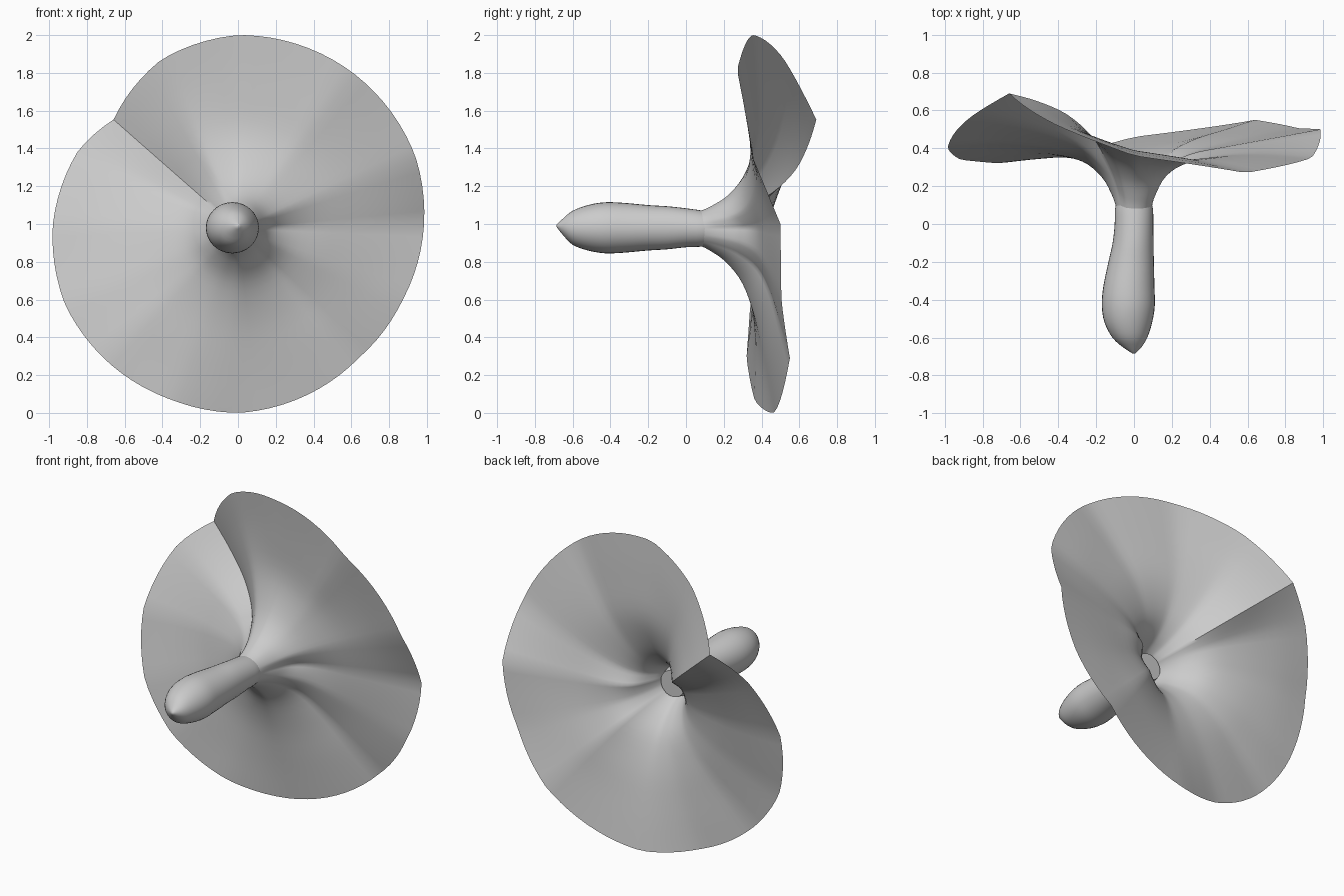
import bpy
import math

cube = bpy.data.objects.get("Cube")
if cube:
    bpy.data.objects.remove(cube, do_unlink=True)

mat = bpy.data.materials.new("light grey")
mat.use_nodes = True
GREY = (0.6, 0.6, 0.6, 1.0)
mat.diffuse_color = GREY
mat.node_tree.nodes["Principled BSDF"].inputs["Base Color"].default_value = GREY


def grid_object(name, rings, cap_first=False, cap_last=False, sharp=40):
    """Join equal closed rings of points into a smooth skin."""
    n = len(rings[0])
    verts = [p for ring in rings for p in ring]
    faces = []
    for i in range(len(rings) - 1):
        for j in range(n):
            k = (j + 1) % n
            faces.append((i * n + j, i * n + k, (i + 1) * n + k, (i + 1) * n + j))
    if cap_first:
        faces.append(tuple(reversed(range(n))))
    if cap_last:
        last = (len(rings) - 1) * n
        faces.append(tuple(last + j for j in range(n)))
    # rings run outwards or backwards, so flip to face the front
    mesh = bpy.data.meshes.new(name)
    mesh.from_pydata(verts, [], [tuple(reversed(f)) for f in faces])
    mesh.materials.append(mat)
    obj = bpy.data.objects.new(name, mesh)
    bpy.context.collection.objects.link(obj)
    bpy.ops.object.select_all(action="DESELECT")
    obj.select_set(True)
    bpy.context.view_layer.objects.active = obj
    bpy.ops.object.shade_smooth_by_angle(angle=math.radians(sharp))
    return obj


def catmull(vals, i, t):
    """Smooth value between vals[i] and vals[i + 1]."""
    a = vals[max(i - 1, 0)]
    b, c = vals[i], vals[i + 1]
    d = vals[min(i + 2, len(vals) - 1)]
    return b + 0.5 * t * (c - a + t * (2 * a - 5 * b + 4 * c - d + t * (3 * (b - c) + d - a)))


# Flared sheet: angle, rim radius, then depth at each radius step
RADII = [0.09, 0.115, 0.18, 0.30, 0.50, 0.75, 1.0]
KEYS = [
    (0, 0.985, 0.17, 0.30, 0.37, 0.41, 0.455, 0.50),
    (21, 1.005, 0.14, 0.25, 0.32, 0.36, 0.37, 0.35),
    (54, 1.005, 0.13, 0.24, 0.31, 0.34, 0.31, 0.27),
    (90, 1.0, 0.13, 0.23, 0.32, 0.385, 0.38, 0.36),
    (115, 0.96, 0.14, 0.25, 0.36, 0.45, 0.50, 0.52),
    (140, 0.86, 0.18, 0.31, 0.46, 0.58, 0.65, 0.69),
    (155, 0.93, 0.17, 0.29, 0.40, 0.48, 0.54, 0.58),
    (180, 0.98, 0.15, 0.27, 0.36, 0.41, 0.43, 0.42),
    (205, 1.01, 0.14, 0.24, 0.33, 0.37, 0.365, 0.34),
    (225, 1.005, 0.13, 0.22, 0.31, 0.35, 0.34, 0.32),
    (250, 0.995, 0.12, 0.21, 0.30, 0.355, 0.37, 0.365),
    (270, 1.0, 0.12, 0.21, 0.30, 0.37, 0.42, 0.46),
    (312, 0.955, 0.15, 0.27, 0.38, 0.45, 0.50, 0.55),
    (335, 0.96, 0.15, 0.27, 0.36, 0.42, 0.47, 0.505),
    (360, 0.985, 0.17, 0.30, 0.37, 0.41, 0.455, 0.50),
]


def spoke(deg):
    """Blend the two key profiles either side of an angle."""
    for lo, hi in zip(KEYS, KEYS[1:]):
        if lo[0] <= deg <= hi[0]:
            t = (deg - lo[0]) / (hi[0] - lo[0])
            return [a + (b - a) * t for a, b in zip(lo[1:], hi[1:])]


STEPS = 4
spokes = [(d, spoke(d)) for d in range(0, 360, 4)]
sheet = []
for i in range(len(RADII) - 1):
    for s in range(STEPS + (i == len(RADII) - 2)):
        ring = []
        for deg, prof in spokes:
            u = catmull(RADII, i, s / STEPS)
            y = catmull([0.07] + prof[1:], i, s / STEPS)
            r = u * (1 + (prof[0] - 1) * u)
            a = math.radians(deg)
            ring.append((r * math.cos(a), y, 0.975 + 0.025 * u + r * math.sin(a)))
        sheet.append(ring)
# start just outside the stem and flare to the rim
grid_object("flared_sheet", [[p for p in reversed(r)] for r in sheet][::-1][::-1])
bpy.data.objects["flared_sheet"].data.flip_normals()

# Stem: y, centre x, centre z, half width, half height
STEM = [
    (-0.685, 0.0, 0.99, 0.006, 0.006),
    (-0.65, -0.01, 0.985, 0.05, 0.045),
    (-0.60, -0.022, 0.98, 0.092, 0.09),
    (-0.52, -0.03, 0.98, 0.126, 0.12),
    (-0.43, -0.03, 0.98, 0.14, 0.135),
    (-0.33, -0.027, 0.98, 0.135, 0.132),
    (-0.20, -0.015, 0.98, 0.12, 0.12),
    (-0.10, -0.005, 0.98, 0.108, 0.114),
    (0.0, 0.0, 0.98, 0.102, 0.103),
    (0.08, 0.0, 0.976, 0.1, 0.096),
    (0.14, 0.0, 0.976, 0.085, 0.085),
]
SIDES = 32
stem = []
cols = list(zip(*STEM))
for i in range(len(STEM) - 1):
    for s in range(3 + (i == len(STEM) - 2)):
        y, cx, cz, w, h = [catmull(c, i, s / 3) for c in cols]
        stem.append([(cx + w * math.cos(a), y, cz + h * math.sin(a))
                     for a in (2 * math.pi * j / SIDES for j in range(SIDES))])
grid_object("stem", stem, cap_first=True, cap_last=True, sharp=50)
for ob in (bpy.data.objects["stem"],):
    ob.data.flip_normals()
